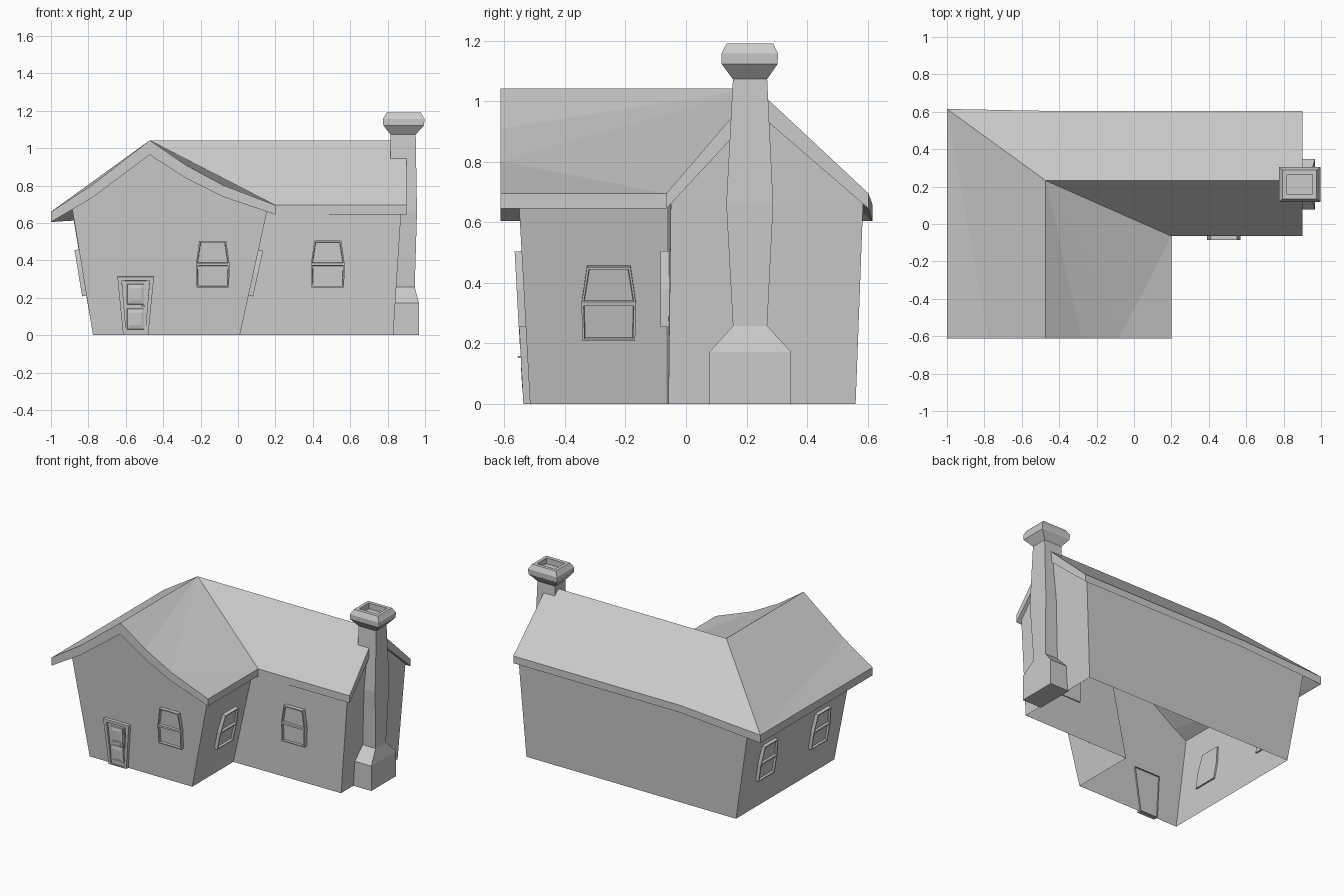
import bpy, bmesh
from mathutils import Vector, Matrix

if "Cube" in bpy.data.objects:
    bpy.data.objects.remove(bpy.data.objects["Cube"])


def finish(bm, name, matrix=None):
    if matrix:
        bm.transform(matrix)
    bmesh.ops.recalc_face_normals(bm, faces=bm.faces[:])
    me = bpy.data.meshes.new(name)
    bm.to_mesh(me)
    bm.free()
    ob = bpy.data.objects.new(name, me)
    bpy.context.collection.objects.link(ob)
    return ob


def loft(name, rings, cap_start=False, cap_end=False, matrix=None):
    """Skin a stack of closed point loops."""
    bm = bmesh.new()
    loops = [[bm.verts.new(p) for p in r] for r in rings]
    n = len(loops[0])
    for a, b in zip(loops, loops[1:]):
        for i in range(n):
            j = (i + 1) % n
            bm.faces.new((a[i], a[j], b[j], b[i]))
    if cap_start:
        bm.faces.new(loops[0])
    if cap_end:
        bm.faces.new(loops[-1])
    return finish(bm, name, matrix)


def on_wall(origin, u, v):
    """Frame lying on a leaning wall: local x along, y up, z outward."""
    u, v = Vector(u).normalized(), Vector(v).normalized()
    n = u.cross(v)
    m = Matrix((u, v, n)).transposed().to_4x4()
    m.translation = origin
    return m


# Walls: flared L-plan with two gables, open underneath
base = [(-.775, -.515), (.01, -.515), (.01, -.065), (.83, -.058), (.83, .56), (-.775, .56)]
top = [(-.888, -.552, .685), (.157, -.552, .67), (.157, -.063, .67),
       (.873, -.05, .67), (.873, .585, .67), (-.888, .585, .67)]
bm = bmesh.new()
lo = [bm.verts.new((x, y, 0)) for x, y in base]
hi = [bm.verts.new(p) for p in top]
peaks = {0: bm.verts.new((-.47, -.568, .98)), 3: bm.verts.new((.89, .23, .98))}
for i in range(6):
    j = (i + 1) % 6
    bm.faces.new((lo[i], lo[j], hi[j], hi[i]))
    if i in peaks:
        bm.faces.new((hi[i], hi[j], peaks[i]))
finish(bm, "walls")

# Roof: sagging front gable, hip, valley; last value is the vertical thickness
pts = dict(
    A=(-1, -.612, .66, .055), P=(-.78, -.612, .803, .068), B=(-.472, -.612, 1.042, .077),
    S=(-.28, -.612, .91, .07), T=(-.08, -.612, .802, .062), C=(.2, -.612, .695, .05),
    V=(.2, -.065, .695, .05), D=(.9, -.065, .695, .05), E=(.9, .232, 1.042, .077),
    F=(.9, .603, .695, .05), K=(-.38, .603, .695, .05), G=(-1, .615, .66, .055),
    R=(-.472, .232, 1.042, .077))
faces = "APG PRG PBR BSR STR TVR TCV VDER EFKR KGR".split()
outline = "APBSTCVDEFKG"
bm = bmesh.new()
up = {k: bm.verts.new(p[:3]) for k, p in pts.items()}
dn = {k: bm.verts.new((p[0], p[1], p[2] - p[3])) for k, p in pts.items()}
for f in faces:
    bm.faces.new([up[k] for k in f])
    bm.faces.new([dn[k] for k in reversed(f)])
for a, b in zip(outline, outline[1:] + outline[0]):
    bm.faces.new((up[a], up[b], dn[b], dn[a]))
finish(bm, "roof")


# Chimney: stacked rectangles from plinth to hollow cap
def rect(z, x0, x1, y0, y1):
    return [(x0, y0, z), (x1, y0, z), (x1, y1, z), (x0, y1, z)]


loft("chimney", [
    rect(0, .82, .967, .077, .347), rect(.172, .82, .967, .077, .347),
    rect(.258, .82, .945, .155, .268), rect(.66, .815, .957, .133, .288),
    rect(1.073, .815, .95, .155, .268), rect(1.122, .777, .995, .118, .302),
    rect(1.157, .775, .997, .117, .304), rect(1.19, .795, .977, .134, .288),
    rect(1.19, .817, .955, .16, .265), rect(1.15, .817, .955, .16, .265)],
    cap_start=True, cap_end=True)


# Windows: tapered frame with two recessed panes
def window(name, matrix):
    bm = bmesh.new()
    rows = [[bm.verts.new((s * w, y, -.01)) for s in (-1, 1)]
            for w, y in ((.087, -.125), (.09, 0), (.072, .125))]
    panes = [bm.faces.new((a[0], a[1], b[1], b[0])) for a, b in zip(rows, rows[1:])]
    ext = bmesh.ops.extrude_face_region(bm, geom=panes, use_keep_orig=True)["geom"]
    bmesh.ops.translate(bm, verts=[g for g in ext if isinstance(g, bmesh.types.BMVert)],
                        vec=(0, 0, .034))
    front = [g for g in ext if isinstance(g, bmesh.types.BMFace)]
    for f in front:
        f.normal_update()
        if f.normal.z < 0:
            f.normal_flip()
    bmesh.ops.inset_individual(bm, faces=front, thickness=.01)
    bmesh.ops.inset_individual(bm, faces=front, thickness=.003, depth=-.014)
    finish(bm, name, matrix)


front_up, left_up, right_up = (0, -.037, .68), (-.113, 0, .685), (.147, 0, .67)
window("window_gable_front", on_wall((-.135, -.535, .38), (1, 0, 0), front_up))
window("window_main_front", on_wall((.48, -.061, .38), (1, 0, 0), (0, 0, 1)))
window("window_wing_right", on_wall((.084, -.255, .335), (0, 1, 0), right_up))
for name, y in (("front", -.27), ("back", .31)):
    window("window_left_" + name, on_wall((-.83, y, .335), (0, -1, 0), left_up))

# Door: tapered surround, leaf, raised panels and handle
door = on_wall((-.547, -.515, 0), (1, 0, 0), front_up)


def quad(wb, wt, y0, y1, z):
    return [(-wb, y0, z), (wb, y0, z), (wt, y1, z), (-wt, y1, z)]


loft("door_frame", [quad(.067, .098, .001, .314, -.01), quad(.067, .098, .001, .314, .022),
                    quad(.05, .074, .008, .294, .022), quad(.05, .074, .008, .294, .008)],
     cap_end=True, matrix=door)
loft("door_leaf", [quad(.052, .056, .008, .292, .004), quad(.052, .056, .008, .292, .014)],
     cap_end=True, matrix=door)
for name, y0, y1 in (("lower", .03, .145), ("upper", .163, .277)):
    loft("door_panel_" + name, [quad(.046, .046, y0, y1, .012),
                                quad(.044, .044, y0 + .004, y1 - .004, .018),
                                quad(.028, .028, y0 + .026, y1 - .026, .023)],
         cap_end=True, matrix=door)
for name, x0, x1, y0, y1, z1 in (("plate", .042, .052, .142, .17, .02),
                                 ("lever", .03, .05, .154, .161, .032)):
    loft("door_handle_" + name, [rect(.012, x0, x1, y0, y1), rect(z1, x0, x1, y0, y1)],
         cap_end=True, matrix=door)
